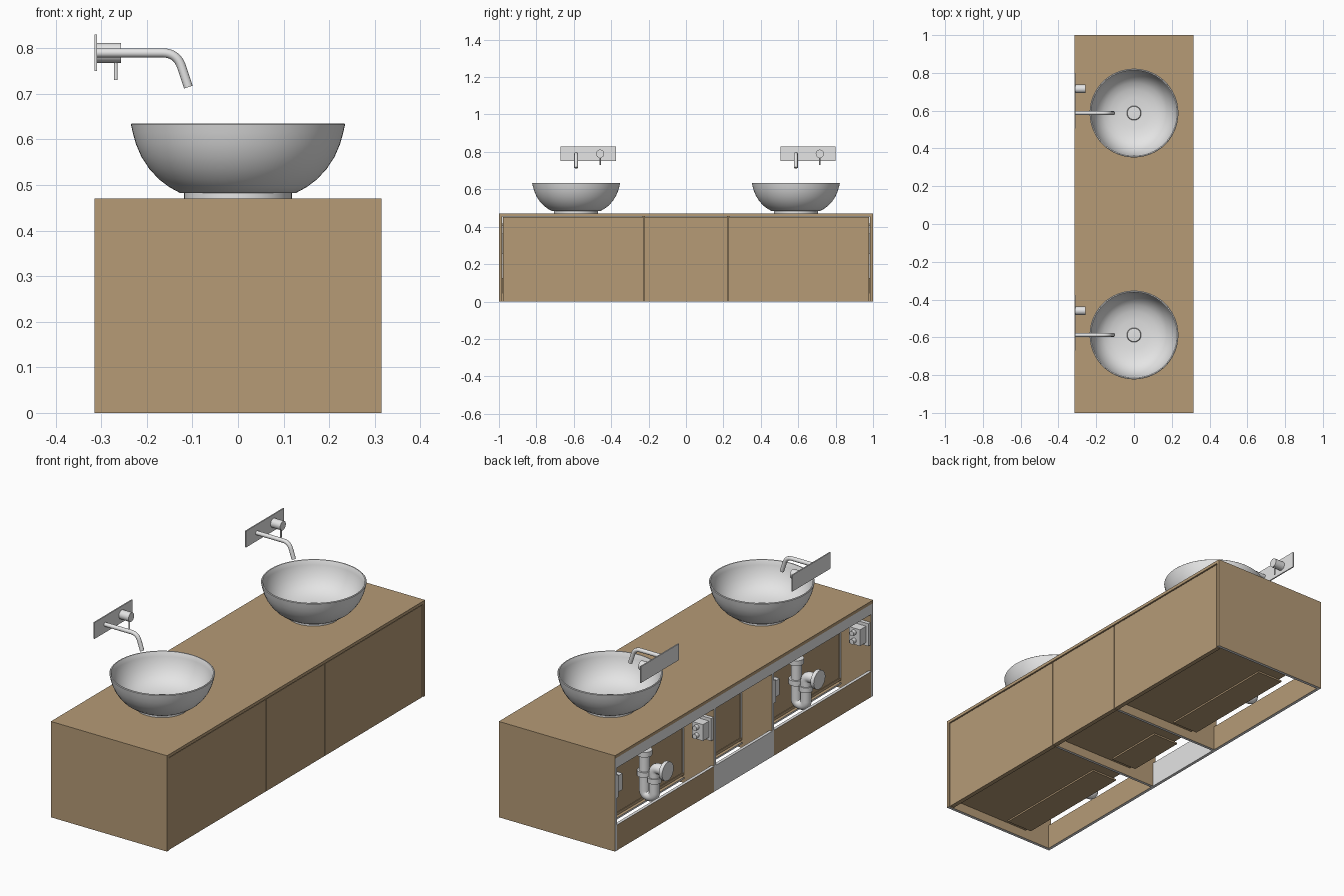
import bpy, bmesh, math
from mathutils import Vector, Matrix

if "Cube" in bpy.data.objects:
    bpy.data.objects.remove(bpy.data.objects["Cube"])


def material(name, rgb):
    m = bpy.data.materials.new(name)
    m.diffuse_color = (*rgb, 1)
    m.use_nodes = True
    m.node_tree.nodes["Principled BSDF"].inputs["Base Color"].default_value = m.diffuse_color
    return m


WOOD = material("brown_wood", (0.465, 0.328, 0.183))
GREY = material("light_grey", (0.78, 0.78, 0.78))


def activate(ob):
    bpy.ops.object.select_all(action='DESELECT')
    bpy.context.view_layer.objects.active = ob
    ob.select_set(True)


def finish(name, bm, mat, smooth=False):
    bmesh.ops.recalc_face_normals(bm, faces=bm.faces)
    me = bpy.data.meshes.new(name)
    bm.to_mesh(me)
    bm.free()
    me.materials.append(mat)
    ob = bpy.data.objects.new(name, me)
    bpy.context.collection.objects.link(ob)
    if smooth:
        activate(ob)
        bpy.ops.object.shade_smooth_by_angle(angle=math.radians(35))
    return ob


def box(name, x0, x1, y0, y1, z0, z1, mat=WOOD, grey_edges=()):
    """Board; faces pointing along a direction in grey_edges are unfinished grey."""
    bm = bmesh.new()
    bmesh.ops.create_cube(bm, size=1)
    bmesh.ops.scale(bm, vec=(x1 - x0, y1 - y0, z1 - z0), verts=bm.verts)
    bmesh.ops.translate(bm, vec=((x0 + x1) / 2, (y0 + y1) / 2, (z0 + z1) / 2), verts=bm.verts)
    ob = finish(name, bm, mat)
    if grey_edges:
        ob.data.materials.append(GREY)
        for p in ob.data.polygons:
            if any(p.normal.dot(Vector(d)) > 0.9 for d in grey_edges):
                p.material_index = 1
    return ob


def rod(name, a, b, r, mat=GREY, sides=32):
    a, b = Vector(a), Vector(b)
    bm = bmesh.new()
    rot = (b - a).to_track_quat('Z', 'Y').to_matrix().to_4x4()
    bmesh.ops.create_cone(bm, cap_ends=True, segments=sides, radius1=r, radius2=r,
                          depth=(b - a).length, matrix=Matrix.Translation((a + b) / 2) @ rot)
    return finish(name, bm, mat, True)


def lathe(name, profile, centre, mat=GREY, steps=64):
    bm = bmesh.new()
    vs = [bm.verts.new((r, 0, z)) for r, z in profile]
    es = [bm.edges.new(p) for p in zip(vs, vs[1:])]
    bmesh.ops.spin(bm, geom=vs + es, axis=(0, 0, 1), cent=(0, 0, 0),
                   angle=math.tau, steps=steps, use_duplicate=False)
    bmesh.ops.remove_doubles(bm, verts=bm.verts, dist=1e-5)
    bmesh.ops.translate(bm, vec=centre, verts=bm.verts)
    return finish(name, bm, mat, True)


def pipe(name, pts, y, r, bend):
    """Tube in the xz plane with rounded corners."""
    pts = [Vector((x, y, z)) for x, z in pts]
    path = [pts[0]]
    for p, c, n in zip(pts, pts[1:], pts[2:]):
        a, b = c + (p - c).normalized() * bend, c + (n - c).normalized() * bend
        for i in range(9):
            t = i / 8
            path.append(a * (1 - t) ** 2 + c * 2 * t * (1 - t) + b * t * t)
    path.append(pts[-1])
    cu = bpy.data.curves.new(name, 'CURVE')
    cu.dimensions = '3D'
    cu.bevel_depth = r
    cu.bevel_resolution = 6
    cu.use_fill_caps = True
    sp = cu.splines.new('POLY')
    sp.points.add(len(path) - 1)
    for q, v in zip(sp.points, path):
        q.co = (*v, 1)
    cu.materials.append(GREY)
    ob = bpy.data.objects.new(name, cu)
    bpy.context.collection.objects.link(ob)
    activate(ob)
    bpy.ops.object.convert(target='MESH')
    bpy.ops.object.shade_smooth_by_angle(angle=math.radians(35))


X, T, H = 0.315, 0.015, 0.47
DOWN, BACK, UP = (0, 0, -1), (-1, 0, 0), (0, 0, 1)

# cabinet shell, open at the back and underneath
box("cabinet_top", -X, X, -1, 1, H - T, H)
for s, side in ((-1, "left"), (1, "right")):
    a, b = sorted((s * (1 - T), s))
    box(f"cabinet_side_{side}", -X, X, a, b, 0, H - T, grey_edges=(DOWN, BACK))
    a, b = sorted((s * 0.218, s * 0.232))
    box(f"divider_{side}", -X, 0.285, a, b, 0, H - T, grey_edges=(DOWN, BACK))
box("back_top_rail", -X, -X + T, -1 + T, 1 - T, 0.405, H - T, GREY)

# three bays: front, drawer and low back rail
bays = (("left", -0.985, -0.232), ("middle", -0.218, 0.218), ("right", 0.232, 0.985))
for n, a, b in bays:
    fa = -0.979 if n == "left" else a - 0.005
    fb = 0.979 if n == "right" else b + 0.005
    box(f"drawer_front_{n}", 0.290, 0.312, fa, fb, 0, H - T - 0.004)
    box(f"back_low_rail_{n}", -X, -X + T, a, b, 0, 0.125, GREY if n == "middle" else WOOD,
        grey_edges=(DOWN, UP))
    a, b = a + 0.004, b - 0.004
    box(f"drawer_bottom_{n}", -0.155, 0.290, a, b, 0.042, 0.055)
    box(f"drawer_back_{n}", -0.152, -0.139, a + 0.014, b - 0.014, 0.055, 0.42)
    for k, y in (("a", a), ("b", b - 0.014)):
        box(f"drawer_side_{n}_{k}", -0.155, 0.290, y, y + 0.014, 0.055, 0.42, grey_edges=(BACK,))
    # runner ledge sticking out behind the drawer
    box(f"drawer_ledge_{n}", -0.170, -0.03, a + 0.02, b - 0.10, 0.034, 0.042, grey_edges=(BACK,))

# hanging brackets on the bay walls of the outer bays
for i, (y, s) in enumerate(((-0.985, 1), (-0.232, -1), (0.232, 1), (0.985, -1))):
    y0, y1 = sorted((y, y + s * 0.065))
    box(f"bracket_body_{i}", -0.300, -0.240, y0, y1, 0.270, 0.350, GREY)
    y0, y1 = sorted((y, y + s * 0.018))
    box(f"bracket_plate_{i}", -0.312, -0.220, y0, y1, 0.255, 0.365, GREY)
    for z in (0.29, 0.33):
        rod(f"bracket_screw_{i}", (-0.268, y, z), (-0.268, y + s * 0.085, z), 0.012, sides=16)

bowl = [(0, 0.470), (0.118, 0.470), (0.118, 0.483), (0.128, 0.483), (0.150, 0.495),
        (0.174, 0.513), (0.195, 0.536), (0.212, 0.562), (0.224, 0.590), (0.231, 0.615),
        (0.235, 0.633), (0.233, 0.635), (0.228, 0.635), (0.226, 0.632), (0.222, 0.612),
        (0.214, 0.588), (0.202, 0.563), (0.184, 0.538), (0.160, 0.518), (0.125, 0.503),
        (0.080, 0.495), (0, 0.492)]
drain = [(0, 0.490), (0.038, 0.490), (0.038, 0.512), (0.035, 0.515), (0, 0.517)]

# two identical wash stations
for n, y in (("left", -0.5875), ("right", 0.5875)):
    lathe(f"basin_{n}", bowl, (0, y, 0))
    lathe(f"drain_cap_{n}", drain, (0, y, 0), steps=48)

    # wall tap
    box(f"tap_plate_{n}", -X, -0.309, y - 0.083, y + 0.212, 0.750, 0.830, GREY)
    pipe(f"tap_spout_{n}", [(-0.311, 0.790), (-0.134, 0.790), (-0.109, 0.715)], y, 0.010, 0.032)
    rod(f"tap_knob_{n}", (-0.311, y + 0.128, 0.790), (-0.257, y + 0.128, 0.790), 0.022)
    rod(f"tap_lever_{n}", (-0.268, y + 0.128, 0.775), (-0.268, y + 0.128, 0.730), 0.004, sides=16)

    # drain trap behind the drawer
    pipe(f"trap_pipe_{n}", [(-0.187, 0.305), (-0.187, 0.090), (-0.240, 0.090),
                            (-0.240, 0.235), (-0.312, 0.235)], y, 0.025, 0.026)
    for z in (0.285, 0.185):
        rod(f"trap_collar_{n}", (-0.187, y, z), (-0.187, y, z + 0.025), 0.034)
    rod(f"trap_nut_{n}", (-0.240, y, 0.165), (-0.240, y, 0.19), 0.031)
    rod(f"trap_wall_flange_{n}", (-0.313, y, 0.235), (-0.295, y, 0.235), 0.045)
